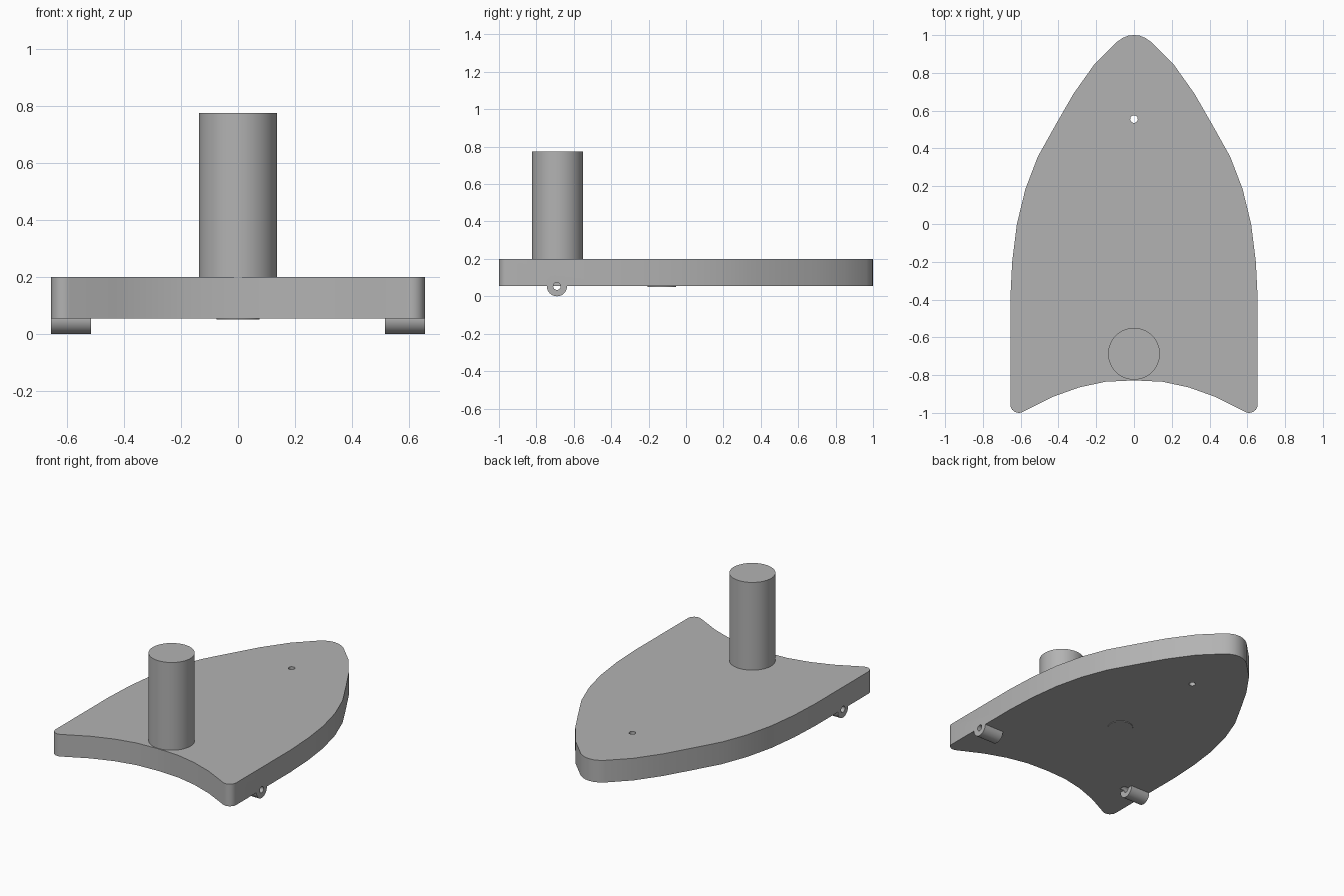
import bpy, bmesh, math

if "Cube" in bpy.data.objects:
    bpy.data.objects.remove(bpy.data.objects["Cube"], do_unlink=True)

grey = bpy.data.materials.new("plain grey")
grey.use_nodes = True
colour = (0.45, 0.45, 0.45, 1)
grey.diffuse_color = colour
grey.node_tree.nodes["Principled BSDF"].inputs["Base Color"].default_value = colour

BOTTOM, TOP = 0.055, 0.2
HINGE_Y = -0.69


def cylinder(name, radius, depth, centre, along_x=False, sides=48):
    bpy.ops.mesh.primitive_cylinder_add(
        vertices=sides, radius=radius, depth=depth, location=centre,
        rotation=(0, math.pi / 2 if along_x else 0, 0))
    ob = bpy.context.object
    ob.name = name
    ob.data.materials.append(grey)
    return ob


def cut(ob, cutter, operation="DIFFERENCE"):
    mod = ob.modifiers.new("cut", "BOOLEAN")
    mod.operation, mod.object, mod.solver = operation, cutter, "EXACT"
    bpy.context.view_layer.objects.active = ob
    bpy.ops.object.modifier_apply(modifier=mod.name)


def smooth(ob):
    bpy.ops.object.select_all(action="DESELECT")
    ob.select_set(True)
    bpy.context.view_layer.objects.active = ob
    bpy.ops.object.shade_smooth_by_angle(angle=math.radians(30))


# Shield-shaped plate: half outline from nose to notch, mirrored
half = [(0.03, 0.997), (0.06, 0.985), (0.09, 0.964), (0.21, 0.845),
        (0.32, 0.69), (0.415, 0.525), (0.51, 0.355), (0.575, 0.185),
        (0.62, 0), (0.645, -0.2), (0.655, -0.4)]
for i in range(7):  # rounded tail corner
    a = math.radians(-115 * i / 6)
    half.append((0.61 + 0.045 * math.cos(a), -0.955 + 0.045 * math.sin(a)))
half += [(0.43, -0.915), (0.29, -0.865), (0.15, -0.835)]
outline = [(0, 1)] + half + [(0, -0.828)] + [(-x, y) for x, y in reversed(half)]

bm = bmesh.new()
face = bm.faces.new([bm.verts.new((x, y, BOTTOM)) for x, y in outline])
grown = bmesh.ops.extrude_face_region(bm, geom=[face])["geom"]
bmesh.ops.translate(bm, vec=(0, 0, TOP - BOTTOM),
                    verts=[v for v in grown if isinstance(v, bmesh.types.BMVert)])
bmesh.ops.recalc_face_normals(bm, faces=bm.faces)
mesh = bpy.data.meshes.new("plate")
bm.to_mesh(mesh)
bm.free()
mesh.materials.append(grey)
plate = bpy.data.objects.new("plate", mesh)
bpy.context.collection.objects.link(plate)

# Small hole near the nose
cutters = [cylinder("nose_hole_cutter", 0.02, 0.5, (0, 0.555, 0.13), sides=24)]
cut(plate, cutters[0])

# Hinge barrels under the tail corners, each with a bore
parts = [plate]
for side, sign in (("left", 1), ("right", -1)):
    x = sign * 0.585
    barrel = cylinder(side + "_hinge_barrel", 0.054, 0.14, (x, HINGE_Y, 0.054), True)
    bore = cylinder(side + "_bore_cutter", 0.02, 0.2, (x, HINGE_Y, 0.054), True, 24)
    cut(plate, barrel, "UNION")
    cut(plate, bore)
    cutters += [barrel, bore]

# Upright post and the shallow disc underneath
parts.append(cylinder("post", 0.137, 0.585, (0, -0.687, 0.4825), sides=64))
parts.append(cylinder("underside_disc", 0.076, 0.012, (0, -0.13, 0.057)))

for ob in cutters:
    bpy.data.objects.remove(ob, do_unlink=True)
for ob in parts:
    smooth(ob)
